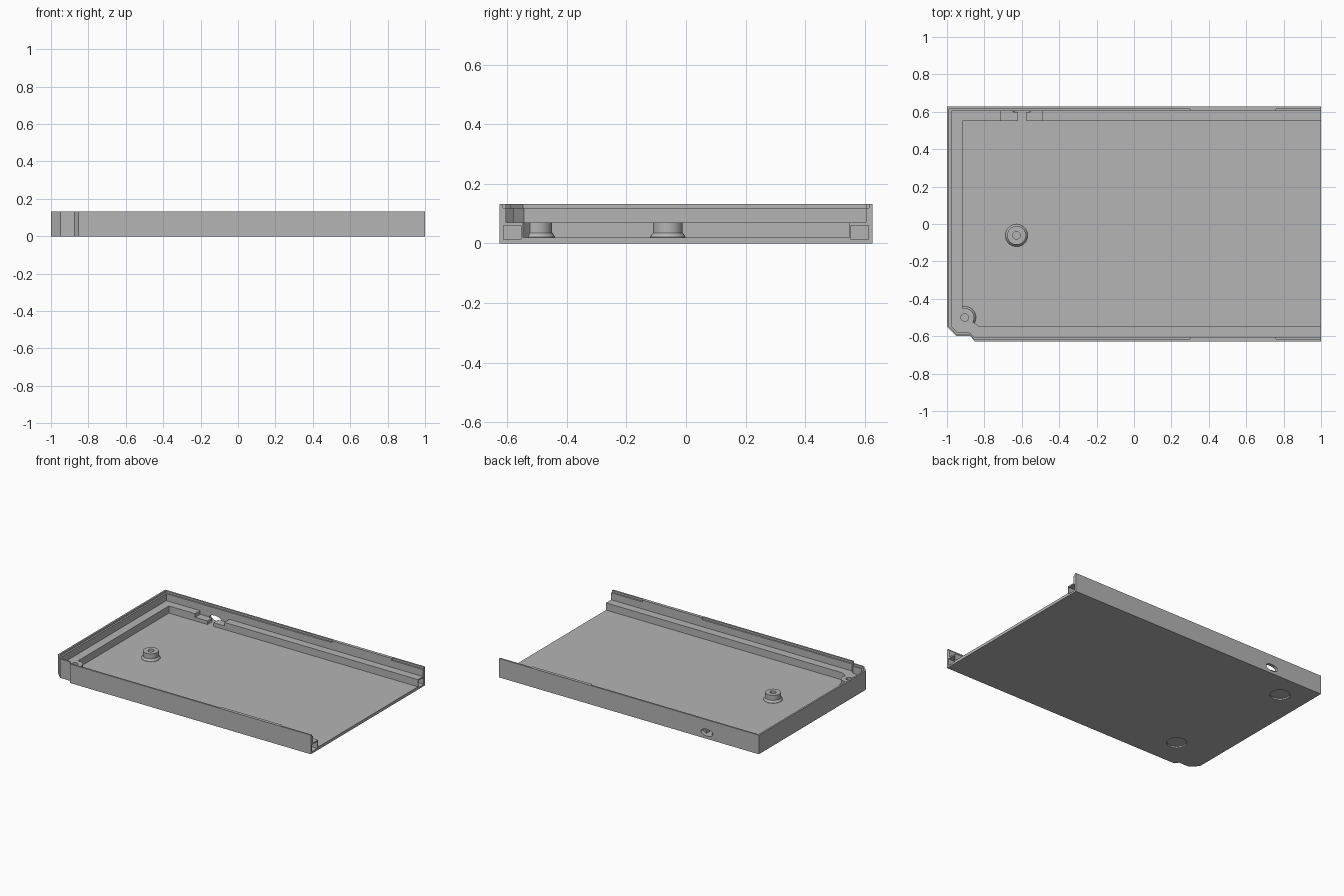
import bpy, bmesh, math
from mathutils import Vector, Matrix

cube = bpy.data.objects.get("Cube")
if cube:
    bpy.data.objects.remove(cube, do_unlink=True)

grey = bpy.data.materials.new("plain grey")
grey.use_nodes = True
COLOUR = (0.46, 0.46, 0.46, 1)
grey.diffuse_color = COLOUR
grey.node_tree.nodes["Principled BSDF"].inputs["Base Color"].default_value = COLOUR


def finish(name, bm):
    bmesh.ops.recalc_face_normals(bm, faces=bm.faces)
    mesh = bpy.data.meshes.new(name)
    bm.to_mesh(mesh)
    bm.free()
    mesh.materials.append(grey)
    obj = bpy.data.objects.new(name, mesh)
    bpy.context.scene.collection.objects.link(obj)
    return obj


def prism(name, outline, z0, z1):
    bm = bmesh.new()
    face = bm.faces.new([bm.verts.new((x, y, z0)) for x, y in outline])
    new = bmesh.ops.extrude_face_region(bm, geom=[face])["geom"]
    bmesh.ops.translate(bm, vec=(0, 0, z1 - z0),
                        verts=[v for v in new if isinstance(v, bmesh.types.BMVert)])
    return finish(name, bm)


def box(name, x0, x1, y0, y1, z0, z1):
    return prism(name, [(x0, y0), (x1, y0), (x1, y1), (x0, y1)], z0, z1)


def rod(name, centre, radius, length, axis="Z", stretch=1):
    bm = bmesh.new()
    bmesh.ops.create_cone(bm, cap_ends=True, segments=32, radius1=radius,
                          radius2=radius, depth=length)
    turn = Vector((0, 0, 1)).rotation_difference(
        Vector([float(a == axis) for a in "XYZ"])).to_matrix().to_4x4()
    bm.transform(Matrix.Translation(centre) @ Matrix.Diagonal((stretch, 1, 1, 1)) @ turn)
    return finish(name, bm)


def cut(target, cutter):
    cutter.hide_render = True
    mod = target.modifiers.new("cut", "BOOLEAN")
    mod.operation = "DIFFERENCE"
    mod.solver = "EXACT"
    mod.object = cutter
    bpy.context.view_layer.update()
    graph = bpy.context.evaluated_depsgraph_get()
    result = bpy.data.meshes.new_from_object(target.evaluated_get(graph))
    target.modifiers.clear()
    target.data = result
    bpy.data.objects.remove(cutter, do_unlink=True)


def smooth(obj):
    bpy.ops.object.select_all(action="DESELECT")
    obj.select_set(True)
    bpy.context.view_layer.objects.active = obj
    bpy.ops.object.shade_smooth_by_angle(angle=math.radians(30))


# Outer block with the notched corner
tray = prism("tray", [(1, -.627), (1, .627), (-1, .627), (-1, -.55), (-.95, -.6),
                      (-.873, -.6), (-.853, -.627)], 0, .132)

# Main cavity above the ledge
cut(tray, prism("cavity", [(1.1, -.605), (1.1, .605), (-.976, .605), (-.976, -.545),
                           (-.945, -.58), (-.88, -.58), (-.853, -.605)], .07, .3))

# Lower cavity down to the floor, inside the ledge
cut(tray, prism("well", [(1.2, -.548), (1.2, .55), (-.917, .55), (-.917, -.46),
                         (-.865, -.522), (-.825, -.548)], .02, .25))

# Thin rebate along the top of the walls
cut(tray, prism("rebate", [(.3, -.615), (.3, .615), (-.988, .615), (-.988, -.548),
                           (-.948, -.59), (-.877, -.59), (-.853, -.615)], .119, .28))
cut(tray, box("rebate_end", .76, 1.15, -.615, .615, .119, .27))

# Square pockets in the open ends of the ledges
for side in (-1, 1):
    y0, y1 = sorted((side * .555, side * .614))
    cut(tray, box("pocket", .9, 1.1, y0, y1, .013, .061))

# Lowered ledge, gap and oval opening at the back
cut(tray, box("lowered_ledge", -.715, -.49, .52, .605, .045, .1))
cut(tray, box("ledge_gap", -.62, -.575, .5, .605, .02, .09))
cut(tray, rod("oval_opening", (-.6, .65, .043), .023, .1, "Y", 2))

# Round holes in the end wall
for y in (-.4, .4):
    cut(tray, rod("end_hole", (-1, y, .05), .023, .07, "X"))

# Shallow round recesses underneath
for x, y in ((-.81, .455), (-.70, -.42)):
    cut(tray, rod("foot_recess", (x, y, 0), .063, .02))

# Screw posts with flared bases
POSTS = {"middle_post": (-.628, -.061), "corner_post": (-.905, -.5)}
PROFILE = [(0, .015), (.06, .015), (.06, .022), (.05, .036), (.05, .0705),
           (.02, .0705), (.02, .03), (0, .03)]
cut(tray, rod("corner_bore", (*POSTS["corner_post"], .08), .0205, .1))
for name, (x, y) in POSTS.items():
    bm = bmesh.new()
    verts = [bm.verts.new((r, 0, z)) for r, z in PROFILE]
    edges = [bm.edges.new(pair) for pair in zip(verts, verts[1:])]
    bmesh.ops.spin(bm, geom=verts + edges, cent=(0, 0, 0), axis=(0, 0, 1),
                   angle=math.tau, steps=32)
    bmesh.ops.remove_doubles(bm, verts=bm.verts, dist=.0001)
    post = finish(name, bm)
    post.location = (x, y, 0)
    smooth(post)

smooth(tray)
